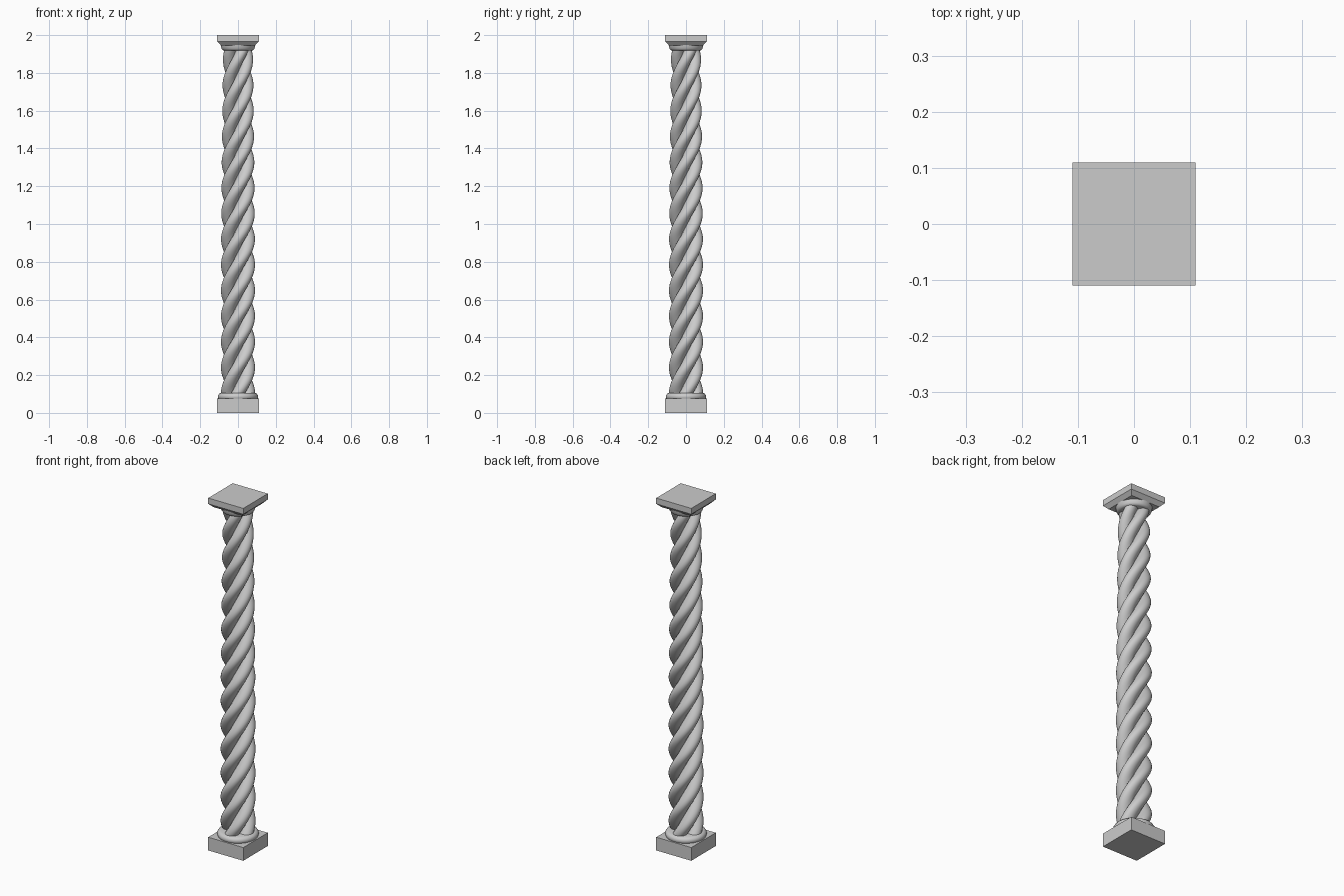
import bpy, bmesh, math

if "Cube" in bpy.data.objects:
    bpy.data.objects.remove(bpy.data.objects["Cube"])

def make(name, verts, faces, smooth=None):
    me = bpy.data.meshes.new(name)
    me.from_pydata(verts, [], faces)
    ob = bpy.data.objects.new(name, me)
    bpy.context.collection.objects.link(ob)
    bm = bmesh.new()
    bm.from_mesh(me)
    bmesh.ops.recalc_face_normals(bm, faces=bm.faces)
    bm.to_mesh(me)
    bm.free()
    if smooth:
        bpy.ops.object.select_all(action='DESELECT')
        ob.select_set(True)
        bpy.context.view_layer.objects.active = ob
        bpy.ops.object.shade_smooth_by_angle(angle=math.radians(smooth))
    return ob

def skin(name, rings, smooth=None):
    """Join equal-sized closed rings of points and cap both ends."""
    n = len(rings[0])
    verts = [p for r in rings for p in r]
    faces = [(i*n + j, i*n + (j+1) % n, (i+1)*n + (j+1) % n, (i+1)*n + j)
             for i in range(len(rings) - 1) for j in range(n)]
    faces += [tuple(range(n))[::-1], tuple(range(len(verts) - n, len(verts)))]
    return make(name, verts, faces, smooth)

def square(h, z):
    return [(-h, -h, z), (h, -h, z), (h, h, z), (-h, h, z)]

def circle(r, z, n=64):
    return [(r*math.cos(2*math.pi*j/n), r*math.sin(2*math.pi*j/n), z) for j in range(n)]

# square plinth and rounded base moulding
skin("plinth", [square(0.11, 0), square(0.11, 0.075)])
base = [(0.1, 0.07), (0.105, 0.078), (0.107, 0.086), (0.105, 0.094), (0.1, 0.101), (0.09, 0.106)]
skin("base_ring", [circle(r, z) for r, z in base], 40)

# twisted shaft: four round strands, slightly slimmer toward the top
Z0, Z1, LOBES, STEP, PEAK = 0.1, 1.925, 4, 0.136, 0.92
PITCH = LOBES * STEP
ARC, ROWS = 16, 240

def radius(z):
    t = max(0, (z - 0.8) / (Z1 - 0.8))
    return 0.09 - 0.011 * t**1.5

def clover(z):
    ring, rot = [], 2 * math.pi * (z - PEAK) / PITCH
    c = radius(z) / (1 + math.sin(math.pi / LOBES))
    r = radius(z) - c
    half = math.pi/2 + math.pi/LOBES
    for k in range(LOBES):
        a = rot + 2 * math.pi * k / LOBES
        for i in range(ARC):
            b = a - half + 2 * half * (i + 0.5) / ARC
            d = c * math.cos(math.pi / LOBES)
            x, y = c*math.cos(a) + r*math.cos(b), c*math.sin(a) + r*math.sin(b)
            # fill the bottom of each groove
            s = max(1, d * 1.28 / math.hypot(x, y))
            ring.append((x*s, y*s, z))
    return ring

skin("twisted_shaft", [clover(Z0 + (Z1 - Z0) * i / ROWS) for i in range(ROWS + 1)], 50)

# neck ring, flared block and square top slab
neck = [(0.075, 1.918), (0.082, 1.921), (0.087, 1.928), (0.09, 1.938), (0.092, 1.948)]
skin("neck_ring", [circle(r, z) for r, z in neck], 40)
skin("capital", [square(0.09, 1.946), square(0.11, 1.967), square(0.11, 2.0)])
